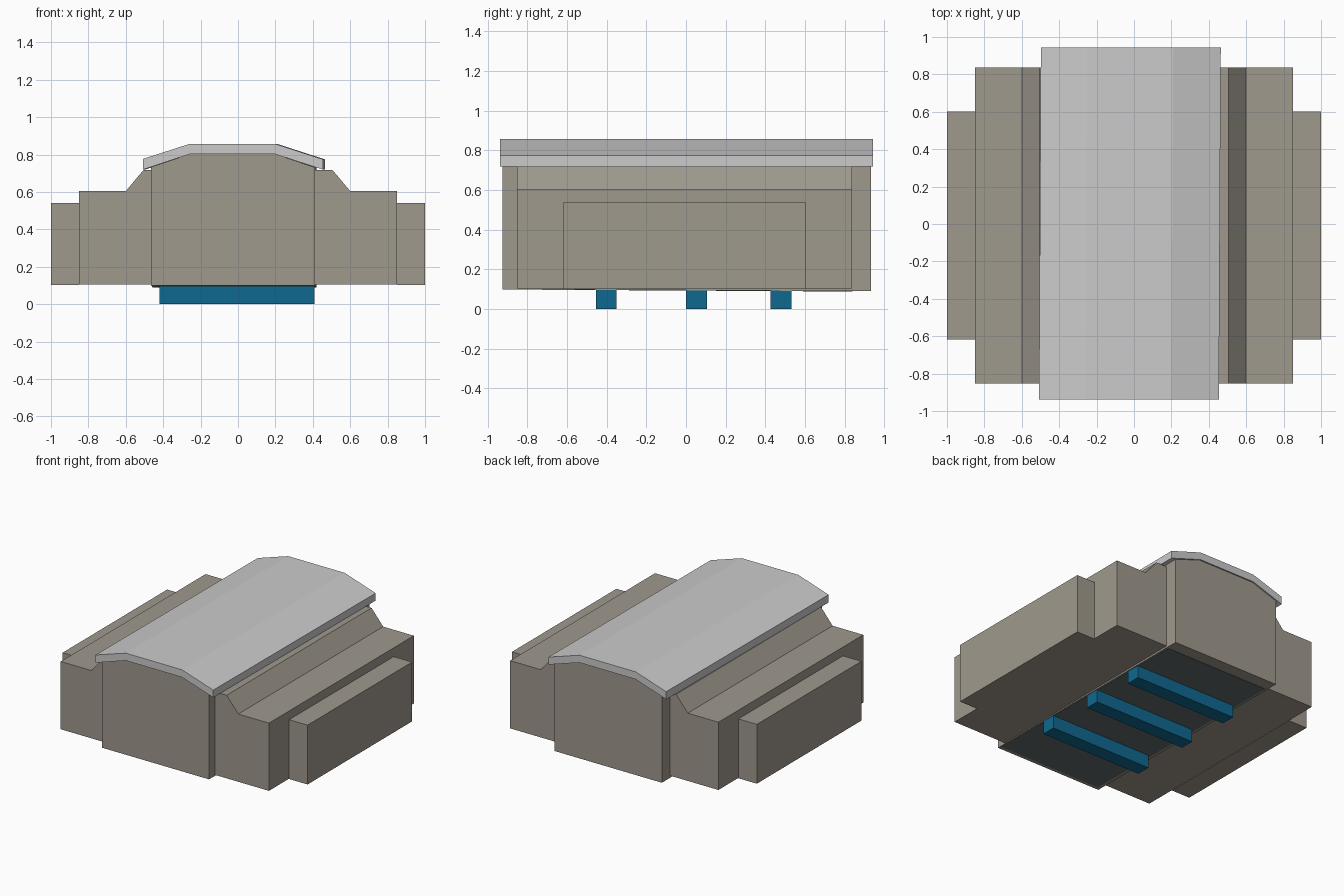
import bpy, bmesh

if "Cube" in bpy.data.objects:
    bpy.data.objects.remove(bpy.data.objects["Cube"])


def material(name, rgb):
    m = bpy.data.materials.new(name)
    m.diffuse_color = (*rgb, 1)
    m.use_nodes = True
    m.node_tree.nodes["Principled BSDF"].inputs["Base Color"].default_value = m.diffuse_color
    return m


STONE = material("warm_grey", (0.35, 0.32, 0.27))
BLUE = material("deep_blue", (0.005, 0.14, 0.28))
DARK = material("dark_underside", (0.12, 0.15, 0.15))


def extrude(name, profile, y0, y1, mat=None, skew=0.0, sag=0.0):
    """Extrude an x/z profile along y; skew shifts the ends in x, sag lowers
    the bottom of the back end."""
    bm = bmesh.new()
    rings = []
    low = min(z for _, z in profile)
    for y, s, drop in ((y0, -skew, 0), (y1, skew, sag)):
        rings.append([bm.verts.new((x + s, y, z - (drop if z == low else 0)))
                      for x, z in profile])
    bm.faces.new(rings[0])
    bm.faces.new(rings[1][::-1])
    n = len(profile)
    for i in range(n):
        j = (i + 1) % n
        bm.faces.new((rings[0][i], rings[1][i], rings[1][j], rings[0][j]))
    bmesh.ops.recalc_face_normals(bm, faces=bm.faces)
    mesh = bpy.data.meshes.new(name)
    bm.to_mesh(mesh)
    bm.free()
    ob = bpy.data.objects.new(name, mesh)
    bpy.context.collection.objects.link(ob)
    if mat:
        mesh.materials.append(mat)
    return ob


def rect(x0, x1, z0, z1):
    return [(x0, z0), (x1, z0), (x1, z1), (x0, z1)]


# Stepped main body with sloped shoulders
half = [(0.85, 0.105), (0.85, 0.605), (0.6, 0.605), (0.505, 0.718)]
extrude("main_body", half + [(-x, z) for x, z in reversed(half)], -0.853, 0.836, STONE)

# Lower blocks on both sides
for side, label in ((-1, "left"), (1, "right")):
    x0, x1 = sorted((side * 0.85, side))
    extrude(label + "_side_block", rect(x0, x1, 0.102, 0.54), -0.617, 0.602, STONE)

# Central hall showing at front and back, under the roof
extrude("central_hall",
        [(-0.46, 0.1), (0.415, 0.1), (0.415, 0.732), (0.205, 0.802),
         (-0.255, 0.802), (-0.46, 0.734)],
        -0.925, 0.933, STONE, skew=0.004, sag=0.01)

# Faceted overhanging roof slab
extrude("roof",
        [(-0.503, 0.72), (-0.503, 0.777), (-0.255, 0.857), (0.205, 0.857),
         (0.459, 0.775), (0.459, 0.72), (0.205, 0.802), (-0.255, 0.802)],
        -0.938, 0.943, skew=0.005)

# Underside panel and three skids
extrude("underside_panel", rect(-0.44, 0.405, 0.0985, 0.11), -0.9, 0.84, DARK, sag=0.01)
for i, y in enumerate((-0.455, 0.0, 0.426)):
    extrude(f"skid_{i + 1}", rect(-0.42, 0.41, 0, 0.11), y, y + 0.105, BLUE)
